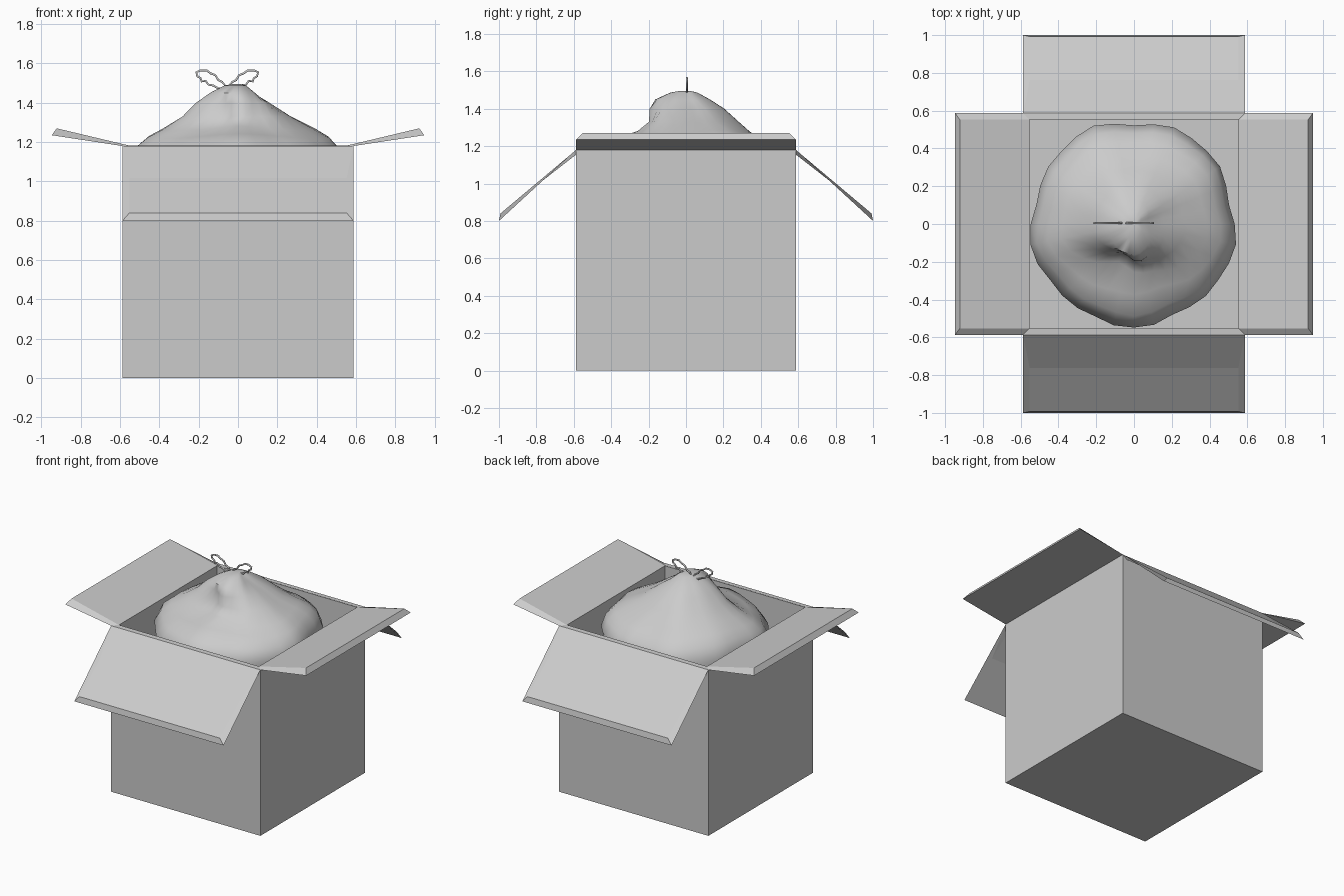
import bpy, bmesh
from math import sin, cos, pi, radians

if "Cube" in bpy.data.objects:
    bpy.data.objects.remove(bpy.data.objects["Cube"])

W, T, H = 0.587, 0.035, 1.18   # half width, wall thickness, height


def make_object(name, verts, faces, smooth=None):
    mesh = bpy.data.meshes.new(name)
    mesh.from_pydata(verts, [], faces)
    bm = bmesh.new()
    bm.from_mesh(mesh)
    bmesh.ops.recalc_face_normals(bm, faces=bm.faces)
    bm.to_mesh(mesh)
    bm.free()
    obj = bpy.data.objects.new(name, mesh)
    bpy.context.collection.objects.link(obj)
    if smooth:
        bpy.ops.object.select_all(action='DESELECT')
        obj.select_set(True)
        bpy.context.view_layer.objects.active = obj
        bpy.ops.object.shade_smooth_by_angle(angle=radians(smooth))
    return obj


def lofted(rings):
    """Skin a stack of closed rings and cap both ends."""
    n = len(rings[0])
    verts = [v for ring in rings for v in ring]
    faces = [(k * n + i, k * n + (i + 1) % n, (k + 1) * n + (i + 1) % n, (k + 1) * n + i)
             for k in range(len(rings) - 1) for i in range(n)]
    faces += [tuple(range(n)), tuple(range(len(verts) - n, len(verts)))]
    return verts, faces


def square(r, z):
    return [(-r, -r, z), (r, -r, z), (r, r, z), (-r, r, z)]


# Open carton: outer wall, rim, inner wall, floor
make_object("carton", *lofted([square(W, 0), square(W, H),
                               square(W - T, H), square(W - T, T)]))


# Four flaps: tapered slabs hinged on the rim, bevelled on the free edges
def flap(name, quarter, tip_low, tip_high):
    a = quarter * pi / 2
    section = [(W, H, W), (*tip_low, W), (*tip_high, W - T), (W - T, H + 0.002, W - T)]
    ends = []
    for side in (-1, 1):
        ends.append([(d * cos(a) - side * w * sin(a), d * sin(a) + side * w * cos(a), z)
                     for d, z, w in section])
    make_object(name, *lofted(ends))


flap("right_flap", 0, (0.947, 1.235), (0.922, 1.27))
flap("back_flap", 1, (1.0, 0.80), (0.992, 0.84))
flap("left_flap", 2, (0.947, 1.235), (0.922, 1.27))
flap("front_flap", 3, (1.0, 0.80), (0.992, 0.84))

# Sack: rings given as height and reach to left, right, front, back
PROFILE = [(0.04, .36, .36, .36, .36), (0.10, .45, .45, .45, .45),
           (0.40, .49, .49, .49, .49), (0.80, .50, .50, .50, .50),
           (1.00, .52, .515, .52, .52), (1.10, .545, .535, .54, .545),
           (1.18, .505, .51, .47, .50), (1.23, .45, .46, .36, .44),
           (1.27, .38, .39, .26, .37), (1.33, .28, .27, .20, .29),
           (1.40, .21, .16, .20, .21), (1.45, .14, .075, .16, .13),
           (1.487, .07, .035, .08, .06), (1.495, .03, .01, .03, .02)]
SEGMENTS = 32
rings = []
for z, left, right, front, back in PROFILE:
    ring = []
    for i in range(SEGMENTS):
        t = 2 * pi * i / SEGMENTS
        c, s = cos(t), sin(t)
        r = (right if c > 0 else left) * c * c + (back if s > 0 else front) * s * s
        # soft cloth folds
        fold = 0.025 * sin(5 * t + 1.2 + 2 * z) + 0.018 * sin(9 * t - 3 * z)
        r *= 1 + fold
        # gathered crease on the front left of the neck
        if 1.25 < z < 1.44:
            r *= 1 - 0.22 * max(0, cos(t - radians(245))) ** 14
        x = max(-0.548, min(0.54, r * c))
        y = max(-0.548, min(0.548, r * s))
        ring.append((x, y, z + 0.012 * sin(3 * t + 5 * z) * (0.2 < z < 1.3)))
    rings.append(ring)
make_object("sack", *lofted(rings), smooth=50)

# Bow: two crinkled string loops mirrored about the knot
KNOT_X = -0.055
LOOP = [(0.0, 1.475), (.025, 1.505), (.045, 1.515), (.06, 1.54), (.085, 1.55),
        (.105, 1.565), (.135, 1.565), (.157, 1.555), (.152, 1.535), (.135, 1.525),
        (.13, 1.508), (.11, 1.512), (.095, 1.492), (.07, 1.488), (.045, 1.472)]
for name, side in (("bow_loop_left", -1), ("bow_loop_right", 1)):
    curve = bpy.data.curves.new(name, 'CURVE')
    curve.dimensions = '3D'
    curve.bevel_depth = 0.006
    curve.bevel_resolution = 1
    spline = curve.splines.new('POLY')
    spline.points.add(len(LOOP) - 1)
    for p, (dx, z) in zip(spline.points, LOOP):
        p.co = (KNOT_X + side * dx, 0.005, z, 1)
    spline.use_cyclic_u = True
    obj = bpy.data.objects.new(name, curve)
    bpy.context.collection.objects.link(obj)
